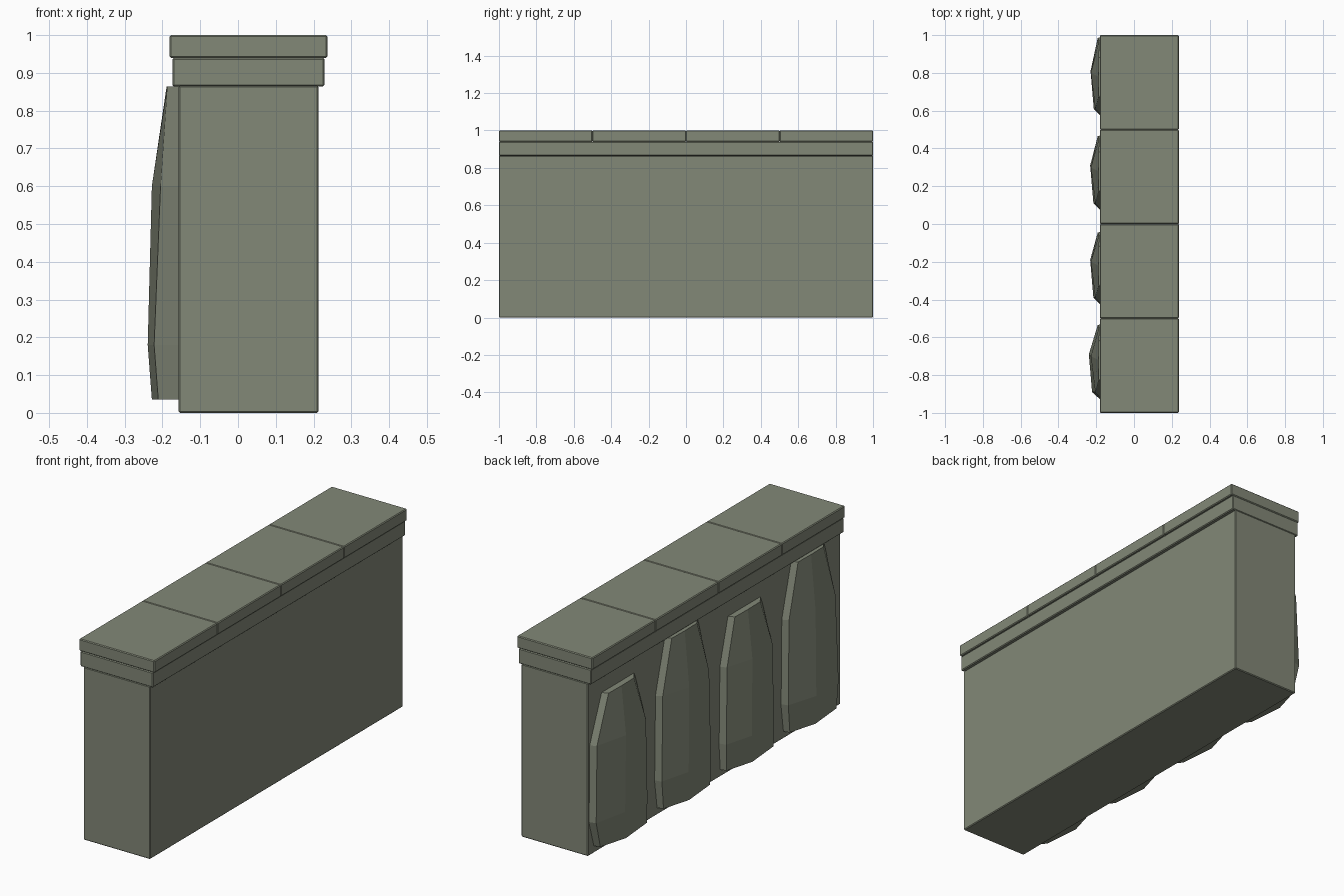
import bpy, bmesh

if "Cube" in bpy.data.objects:
    bpy.data.objects.remove(bpy.data.objects["Cube"])

stone = bpy.data.materials.new("grey green stone")
stone.diffuse_color = (0.224, 0.246, 0.186, 1)
stone.use_nodes = True
stone.node_tree.nodes["Principled BSDF"].inputs["Base Color"].default_value = stone.diffuse_color


def finish(name, bm):
    bmesh.ops.recalc_face_normals(bm, faces=bm.faces)
    me = bpy.data.meshes.new(name)
    bm.to_mesh(me)
    bm.free()
    me.materials.append(stone)
    ob = bpy.data.objects.new(name, me)
    bpy.context.collection.objects.link(ob)
    return ob


def block(name, x0, x1, y0, y1, z0, z1, bevel=0.004):
    bm = bmesh.new()
    bmesh.ops.create_cube(bm, size=1)
    for v in bm.verts:
        v.co = ((x0 + x1) / 2 + v.co.x * (x1 - x0),
                (y0 + y1) / 2 + v.co.y * (y1 - y0),
                (z0 + z1) / 2 + v.co.z * (z1 - z0))
    ob = finish(name, bm)
    mod = ob.modifiers.new("edge chamfer", 'BEVEL')
    mod.width = bevel
    mod.segments = 1
    return ob


# Wall body, ledge under the coping, and four coping slabs
block("wall_body", -0.157, 0.213, -1, 1, 0.0, 0.866)
block("ledge", -0.174, 0.229, -1, 1, 0.864, 0.940)
for i in range(4):
    y0 = -1 + 0.5 * i
    block("coping_slab", -0.181, 0.237, y0, y0 + 0.5, 0.940, 1.0)

# Rough stone facets on the -x side: rings of (x, y) lofted upward
INNER = -0.150
RINGS = [
    [(INNER, .205), (-.187, .195), (-.228, .05), (-.211, -.14), (INNER, -.205)],
    [(INNER, .225), (-.192, .215), (-.236, .06), (-.219, -.14), (INNER, -.205)],
    [(INNER, .220), (-.186, .200), (-.228, .05), (-.205, -.14), (INNER, -.205)],
    [(INNER, .145), (-.187, .130), (-.189, .03), (-.187, -.07), (INNER, -.125)],
]


def rough_stone(cy, heights, push, widen):
    bm = bmesh.new()
    rings = []
    for k, (ring, z) in enumerate(zip(RINGS, heights)):
        vs = []
        for x, y in ring:
            dx = push if (x < -0.2 and k == 1) else 0
            dy = widen if (y > 0.1 and k in (1, 2)) else 0
            vs.append(bm.verts.new((x - dx, cy + y + dy, z)))
        rings.append(vs)
    for a, b in zip(rings, rings[1:]):
        for i in range(5):
            j = (i + 1) % 5
            bm.faces.new((a[i], a[j], b[j], b[i]))
    bm.faces.new(rings[0])
    bm.faces.new(rings[-1])
    finish("rough_stone", bm)


TALL = (0.035, 0.18, 0.60, 0.864)
SHORT = (0.035, 0.17, 0.55, 0.78)
rough_stone(0.75, SHORT, -0.006, 0.02)
rough_stone(0.25, TALL, -0.004, 0.0)
rough_stone(-0.25, SHORT, -0.004, -0.01)
rough_stone(-0.75, TALL, 0.003, 0.0)
